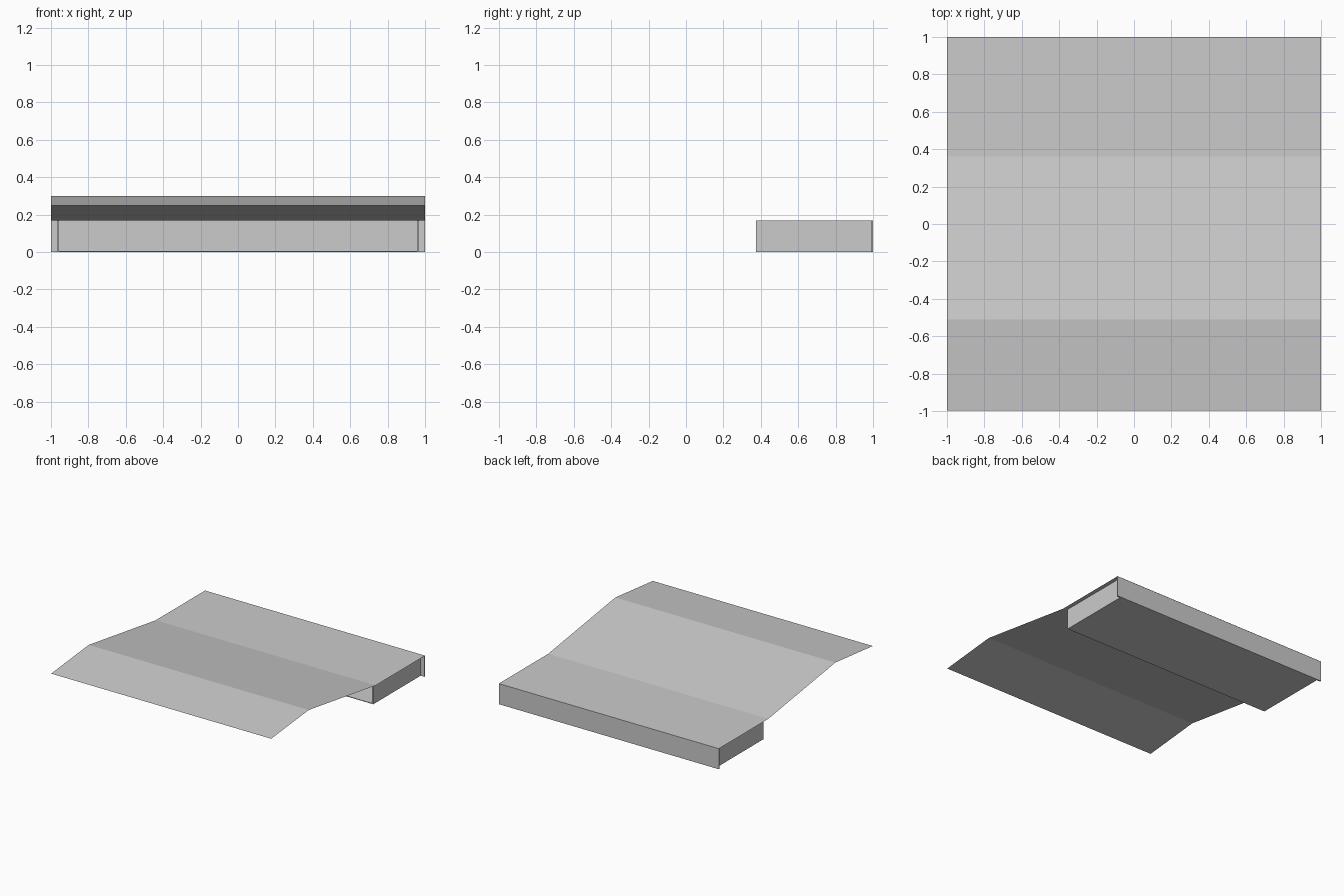
import bpy

cube = bpy.data.objects.get("Cube")
if cube:
    bpy.data.objects.remove(cube, do_unlink=True)

grey = bpy.data.materials.new("plain_grey")
grey.use_nodes = True
COLOUR = (0.6, 0.6, 0.6, 1)
grey.diffuse_color = COLOUR
grey.node_tree.nodes["Principled BSDF"].inputs["Base Color"].default_value = COLOUR


def add_mesh(name, verts, faces):
    mesh = bpy.data.meshes.new(name)
    mesh.from_pydata(verts, [], faces)
    mesh.materials.append(grey)
    obj = bpy.data.objects.new(name, mesh)
    bpy.context.collection.objects.link(obj)
    return obj


def add_box(name, low, high):
    bpy.ops.mesh.primitive_cube_add(
        size=1, location=[(a + b) / 2 for a, b in zip(low, high)])
    obj = bpy.context.object
    obj.name = name
    obj.scale = [b - a for a, b in zip(low, high)]
    obj.data.materials.append(grey)
    return obj


TOP = 0.17      # height of the flat deck
INNER = 0.957   # inside face of the side walls
OUTER = 0.967   # outside face of the side walls
FRONT = 0.375   # front edge of the tray
BACK = 0.99     # inside face of the back panel
THICK = 0.005

# Bent sheet: front slope, long rear slope and flat deck
profile = [(-0.997, 0.25), (-0.51, 0.30), (0.36, TOP), (1, TOP)]
verts = [(x, y, z) for y, z in profile for x in (-1, 1)]
faces = [(i, i + 1, i + 3, i + 2) for i in range(0, 2 * len(profile) - 2, 2)]
add_mesh("bent_sheet", verts, faces)

# Open-fronted tray below the deck
add_box("back_panel", (-1, BACK, 0), (1, 1, TOP - 0.001))
add_box("floor_panel", (-INNER, FRONT, 0), (INNER, BACK, THICK))
for name, side in (("left_wall", 1), ("right_wall", -1)):
    x0, x1 = sorted((side * INNER, side * OUTER))
    add_box(name, (x0, FRONT, 0), (x1, BACK, TOP - 0.001))
